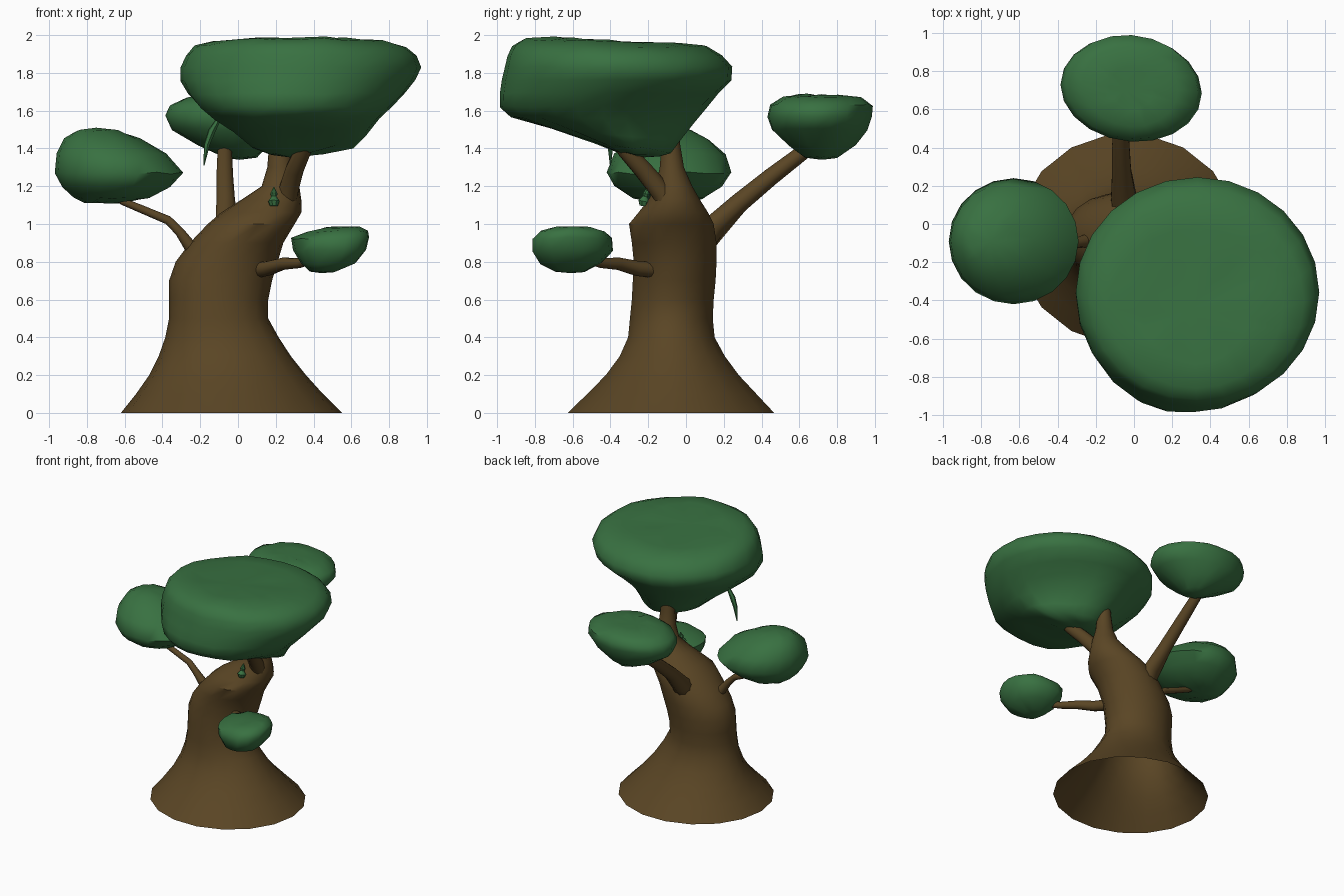
import bpy, bmesh, math, random
from mathutils import Vector

random.seed(4)


def material(name, rgb):
    m = bpy.data.materials.new(name)
    m.diffuse_color = (*rgb, 1)
    return m


BARK = material("bark brown", (0.102, 0.060, 0.018))
LEAF = material("leaf green", (0.040, 0.165, 0.053))


def skin(name, rings, mat, bottom=None, top=None, angle=40):
    """Join closed rings of points into a surface, with optional end points."""
    bm = bmesh.new()
    loops = [[bm.verts.new(p) for p in r] for r in rings]
    n = len(loops[0])
    for a, b in zip(loops, loops[1:]):
        for i in range(n):
            j = (i + 1) % n
            bm.faces.new((a[i], a[j], b[j], b[i]))
    for loop, tip in ((loops[0], bottom), (loops[-1], top)):
        if tip is not None:
            v = bm.verts.new(tip)
            for i in range(n):
                bm.faces.new((loop[i], loop[(i + 1) % n], v))
    bmesh.ops.recalc_face_normals(bm, faces=bm.faces)
    me = bpy.data.meshes.new(name)
    bm.to_mesh(me)
    bm.free()
    me.materials.append(mat)
    ob = bpy.data.objects.new(name, me)
    bpy.context.collection.objects.link(ob)
    bpy.ops.object.select_all(action='DESELECT')
    ob.select_set(True)
    bpy.context.view_layer.objects.active = ob
    bpy.ops.object.shade_smooth_by_angle(angle=math.radians(angle))
    return ob


def ring(z, x0, x1, y0, y1, tilt=0.0, lean=0.0, n=20, skew=0.0, box=0.0, wobble=0.0):
    """Ellipse filling the bounds. tilt raises the front, lean swells the front left
    corner and trims the back right one, skew stretches diagonally, box squares it."""
    pts = []
    for i in range(n):
        a = 2 * math.pi * i / n
        c, s = math.cos(a), math.sin(a - skew)
        f = 1 + box * abs(2 * c * s)
        if c * s > 0:
            f -= lean * 2 * c * s * math.copysign(1, c + s)
        pts.append(Vector(((x0 + x1) / 2 + (x1 - x0) / 2 * c * f,
                           (y0 + y1) / 2 + (y1 - y0) / 2 * s * f,
                           z - tilt * s + random.uniform(-wobble, wobble))))
    return pts


def foliage(name, profile, n, bottom, top, skew=0.0, box=0.0):
    skin(name, [ring(*r, n=n, skew=skew, box=box, wobble=0.006) for r in profile],
         LEAF, bottom, top, 60)


def branch(name, path, mat=BARK, n=10):
    """Tapered round tube through (x, y, z, radius) points."""
    pts = [Vector(p[:3]) for p in path]
    rings = []
    for i, p in enumerate(pts):
        t = (pts[min(i + 1, len(pts) - 1)] - pts[max(i - 1, 0)]).normalized()
        u = t.cross(Vector((0.3, 0.9, 0.1)) if abs(t.y) < 0.7 else Vector((1, 0, 0))).normalized()
        v = t.cross(u)
        rings.append([p + path[i][3] * (u * math.cos(k * math.tau / n) + v * math.sin(k * math.tau / n))
                      for k in range(n)])
    skin(name, rings, mat, pts[0], pts[-1])


# Trunk: flared, open below, leaning right and narrowing into the top limb
trunk = [(0, -.62, .55, -.635, .475), (.1, -.54, .45, -.53, .38), (.2, -.47, .36, -.43, .285),
         (.3, -.42, .28, -.355, .21), (.4, -.385, .215, -.31, .155), (.5, -.365, .16, -.30, .145),
         (.6, -.365, .16, -.29, .15), (.7, -.365, .18, -.285, .16), (.8, -.33, .21, -.28, .165),
         (.9, -.255, .24, -.29, .165), (1.0, -.16, .30, -.305, .15), (1.06, -.09, .335, -.255, .12),
         (1.13, .02, .335, -.20, .075), (1.2, .125, .325, -.16, .035), (1.3, .155, .29, -.14, -.01),
         (1.42, .165, .275, -.13, -.03), (1.56, .18, .27, -.12, -.04)]
skin("trunk", [ring(*r, n=18) for r in trunk], BARK, None, (.225, -.08, 1.57))

# Branches
branch("front_limb", [(.24, -.07, 1.04, .07), (.265, -.13, 1.17, .055), (.30, -.23, 1.29, .05),
                      (.345, -.32, 1.39, .045), (.37, -.37, 1.46, .035)])
branch("back_branch", [(-.03, .03, .86, .09), (-.055, .15, .98, .068), (-.065, .28, 1.11, .052),
                       (-.07, .45, 1.25, .046), (-.07, .62, 1.38, .04), (-.07, .67, 1.42, .03)])
branch("left_branch", [(-.20, -.08, .83, .04), (-.26, -.09, .89, .034), (-.31, -.10, .96, .026),
                       (-.37, -.10, 1.02, .024), (-.49, -.10, 1.07, .022), (-.61, -.10, 1.12, .02),
                       (-.64, -.10, 1.14, .018)])
branch("right_branch", [(.10, -.16, .755, .042), (.16, -.26, .765, .04), (.24, -.36, .79, .033),
                        (.33, -.45, .793, .026), (.38, -.51, .81, .024)])

# Foliage clumps: (height, x range, y range, front tilt, lean to front left)
foliage("main_canopy",
        [(1.37, .17, .45, -.36, -.14, .01, .1), (1.405, .08, .61, -.48, -.08, .025, .14),
         (1.475, -.01, .68, -.70, -.03, .03, .14), (1.555, -.12, .75, -.92, .05, .01, .1),
         (1.62, -.2, .82, -.985, .11, 0, .06), (1.69, -.265, .885, -.985, .175, 0, .03),
         (1.76, -.305, .94, -.975, .24), (1.83, -.305, .97, -.96, .245), (1.895, -.275, .945, -.945, .19),
         (1.94, -.23, .89, -.92, .11), (1.967, -.13, .78, -.86, -.02, .012),
         (1.975, .05, .6, -.73, -.22, .015)],
        24, (.28, -.24, 1.352), (.28, -.45, 1.965))
foliage("back_foliage",
        [(1.355, -.07, .1, .63, .8), (1.42, -.22, .17, .54, .9), (1.5, -.35, .3, .455, .96),
         (1.57, -.385, .355, .43, .985), (1.63, -.36, .335, .445, .99), (1.67, -.27, .23, .51, .93),
         (1.685, -.13, .1, .6, .82)],
        20, (.01, .72, 1.34), (-.05, .71, 1.675), .08)
foliage("left_foliage",
        [(1.115, -.82, -.62, -.14, .02), (1.14, -.87, -.46, -.28, .1), (1.2, -.93, -.36, -.38, .19),
         (1.27, -.97, -.29, -.42, .24), (1.37, -.96, -.38, -.38, .21), (1.45, -.92, -.52, -.27, .12),
         (1.495, -.86, -.63, -.2, .03)],
        20, (-.72, -.07, 1.11), (-.75, -.09, 1.51))
foliage("right_foliage",
        [(.75, .38, .51, -.69, -.54), (.79, .335, .62, -.77, -.45), (.86, .295, .675, -.81, -.39),
         (.925, .285, .69, -.81, -.395), (.96, .37, .685, -.77, -.43), (.982, .47, .64, -.7, -.5)],
        16, (.44, -.61, .74), (.57, -.6, .988), .13, .07)

# Hanging leaf under the canopy edge
branch("hanging_leaf", [(-.10, -.40, 1.56, .012), (-.14, -.40, 1.49, .02), (-.165, -.40, 1.42, .016),
                        (-.18, -.40, 1.31, .003)], LEAF, 6)

# Small bud on the front of the trunk
branch("bud", [(.19, -.225, 1.095, .022), (.19, -.222, 1.12, .032), (.19, -.215, 1.145, .014),
               (.19, -.21, 1.16, .02), (.19, -.20, 1.195, .003)], LEAF, 8)
